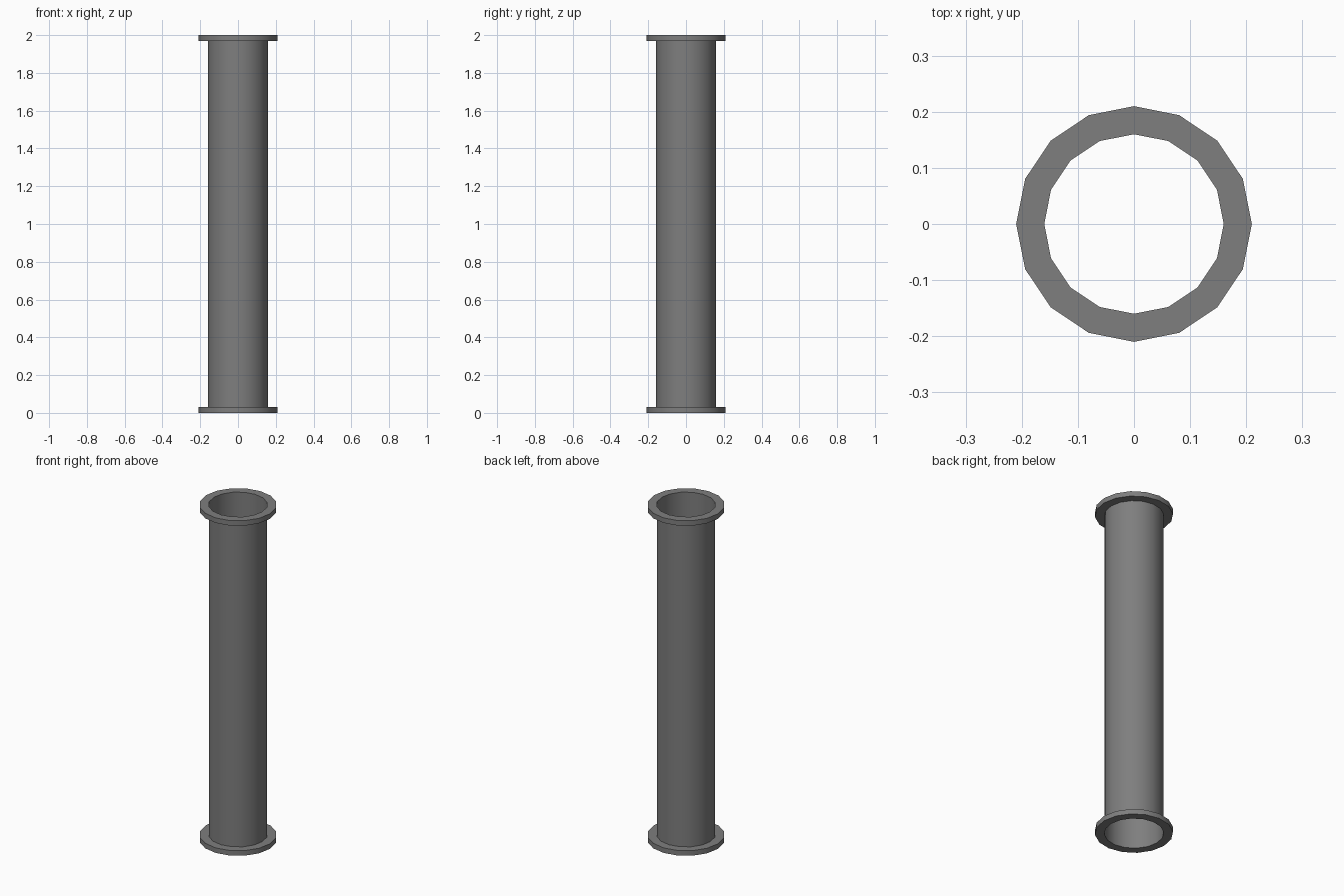
import bpy, math

cube = bpy.data.objects.get("Cube")
if cube:
    bpy.data.objects.remove(cube, do_unlink=True)

SIDES = 16
PIPE_R, FLANGE_R = 0.16, 0.21
HEIGHT, THICK = 2.0, 0.03

grey = bpy.data.materials.new("steel_grey")
grey.use_nodes = True
colour = (0.21, 0.21, 0.21, 1)
grey.diffuse_color = colour
grey.node_tree.nodes["Principled BSDF"].inputs["Base Color"].default_value = colour


def lathe(name, profile, closed):
    """Turn an (r, z) profile about the z axis."""
    n = len(profile)
    verts = [(r * math.cos(a), r * math.sin(a), z)
             for a in (2 * math.pi * i / SIDES for i in range(SIDES))
             for r, z in profile]
    faces = []
    for i in range(SIDES):
        here, there = i * n, (i + 1) % SIDES * n
        for j in range(n if closed else n - 1):
            k = (j + 1) % n
            faces.append((here + j, there + j, there + k, here + k))
    mesh = bpy.data.meshes.new(name)
    mesh.from_pydata(verts, [], faces)
    mesh.materials.append(grey)
    obj = bpy.data.objects.new(name, mesh)
    bpy.context.collection.objects.link(obj)
    bpy.ops.object.select_all(action='DESELECT')
    obj.select_set(True)
    bpy.context.view_layer.objects.active = obj
    bpy.ops.object.shade_smooth_by_angle(angle=math.radians(40))
    return obj


# Thin open pipe between the flanges
lathe("pipe", [(PIPE_R, THICK), (PIPE_R, HEIGHT - THICK)], False)

# Flat ring flange at each end
for name, z in (("bottom_flange", 0), ("top_flange", HEIGHT - THICK)):
    lathe(name, [(PIPE_R, z), (FLANGE_R, z),
                 (FLANGE_R, z + THICK), (PIPE_R, z + THICK)], True)
